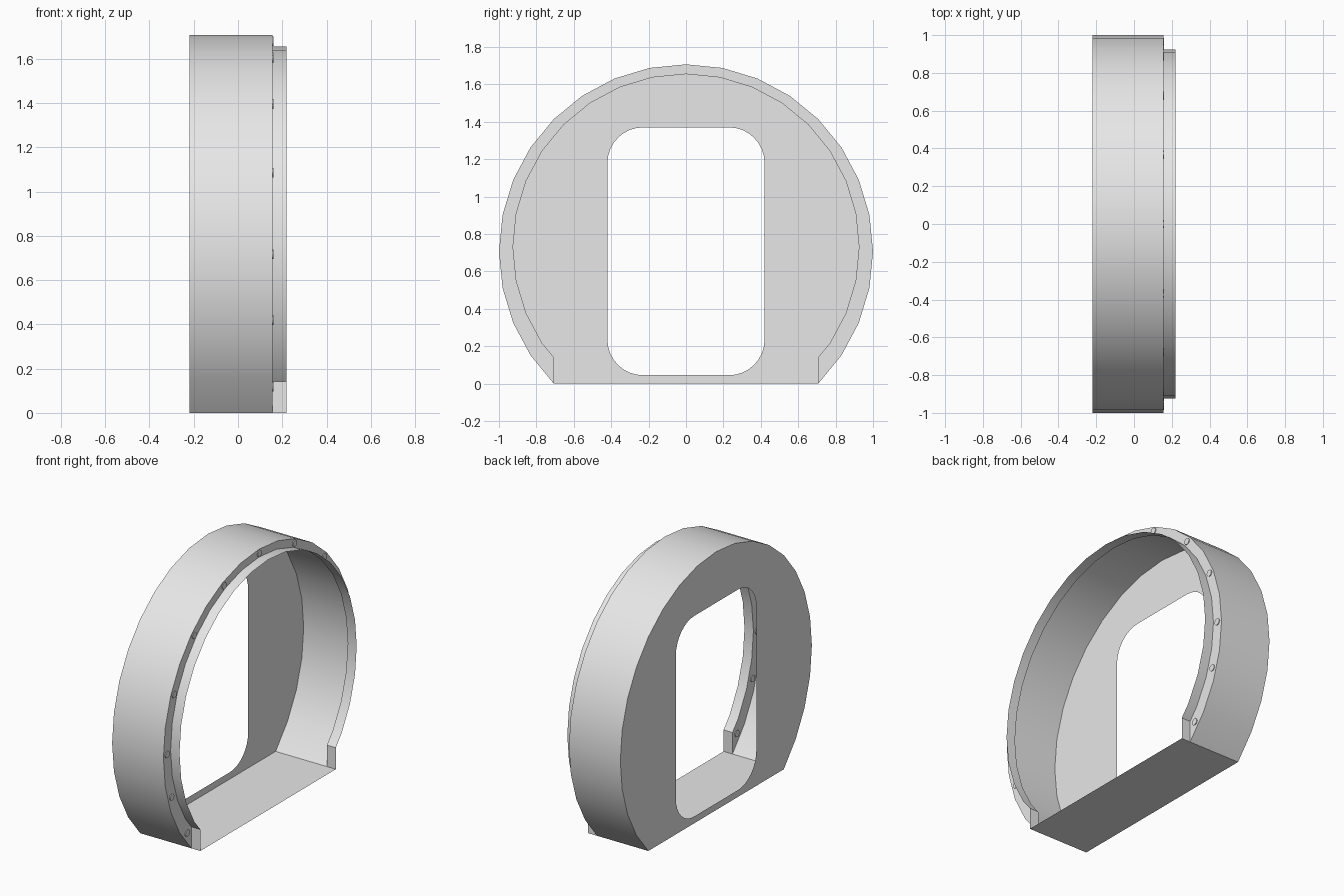
import bpy, bmesh
from math import sin, cos, radians, pi
from mathutils import Matrix, Vector

cube = bpy.data.objects.get("Cube")
if cube:
    bpy.data.objects.remove(cube, do_unlink=True)

BACK, FRONT, LIP = -0.22, 0.155, 0.22   # depth positions along x
HALF = 0.707                            # half width of the flat base

grey = bpy.data.materials.new("light_grey")
grey.use_nodes = True
grey.diffuse_color = (0.8, 0.8, 0.8, 1)
grey.node_tree.nodes["Principled BSDF"].inputs["Base Color"].default_value = (0.8, 0.8, 0.8, 1)


def finish(name, bm):
    mesh = bpy.data.meshes.new(name)
    bm.to_mesh(mesh)
    bm.free()
    mesh.materials.append(grey)
    obj = bpy.data.objects.new(name, mesh)
    bpy.context.collection.objects.link(obj)
    bpy.ops.object.select_all(action='DESELECT')
    obj.select_set(True)
    bpy.context.view_layer.objects.active = obj
    bpy.ops.object.shade_smooth_by_angle(angle=radians(30))


def arc(cy, cz, r, start, end, steps):
    angles = [radians(start + (end - start) * i / steps) for i in range(steps + 1)]
    return [(cy + r * cos(a), cz + r * sin(a)) for a in angles]


def sheet(name, path, x0, x1):
    """Extrude an open y-z path along x."""
    bm = bmesh.new()
    rows = [[bm.verts.new((x, y, z)) for y, z in path] for x in (x0, x1)]
    for i in range(len(path) - 1):
        bm.faces.new((rows[0][i], rows[0][i + 1], rows[1][i + 1], rows[1][i]))
    finish(name, bm)


def plate(name, loops, x, facing):
    """Fill closed y-z loops; a second loop becomes an opening."""
    bm = bmesh.new()
    for loop in loops:
        vs = [bm.verts.new((x, y, z)) for y, z in loop]
        for a, b in zip(vs, vs[1:] + vs[:1]):
            bm.edges.new((a, b))
    bmesh.ops.triangle_fill(bm, use_beauty=True, edges=bm.edges[:])
    for f in bm.faces:
        f.normal_update()
        if f.normal.x * facing < 0:
            f.normal_flip()
    bmesh.ops.dissolve_limit(bm, angle_limit=0.01, verts=[], edges=bm.edges[:])
    finish(name, bm)


# Outer shell and base
outer = arc(0, HALF, 1, -45, 225, 24)
outer[0], outer[-1] = (HALF, 0), (-HALF, 0)
sheet("outer_shell", outer, BACK, FRONT)
sheet("base_floor", [(-HALF, 0), (HALF, 0)], BACK, LIP)

# Back plate with a rounded window
w, low, high, r = 0.42, 0.045, 1.37, 0.19
corners = [(w - r, low + r, -90), (w - r, high - r, 0),
           (r - w, high - r, 90), (r - w, low + r, 180)]
window = [p for cy, cz, a in corners for p in arc(cy, cz, r, a, a + 90, 8)]
plate("back_plate", [outer, window], BACK, -1)

# Front lip: smaller arc that drops straight down to the base
lip = ([(HALF, 0), (HALF, 0.142)] + arc(0, 0.73, 0.925, -33.75, 213.75, 22)
       + [(-HALF, 0.142), (-HALF, 0)])
sheet("front_lip", lip, FRONT, LIP)

# Flange joining shell and lip
plate("front_flange", [outer + lip[-2:0:-1]], FRONT, 1)

# Rivets around the flange
bm = bmesh.new()
for a in [-38.5, -18] + [22.5 * i for i in range(9)] + [198, 218.5]:
    t = radians(a)
    pos = Vector((FRONT, 0.962 * cos(t), 0.717 + 0.962 * sin(t)))
    bmesh.ops.create_cone(bm, cap_ends=True, segments=12, radius1=0.022, radius2=0.022,
                          depth=0.01,
                          matrix=Matrix.Translation(pos) @ Matrix.Rotation(pi / 2, 4, 'Y'))
finish("flange_rivets", bm)
